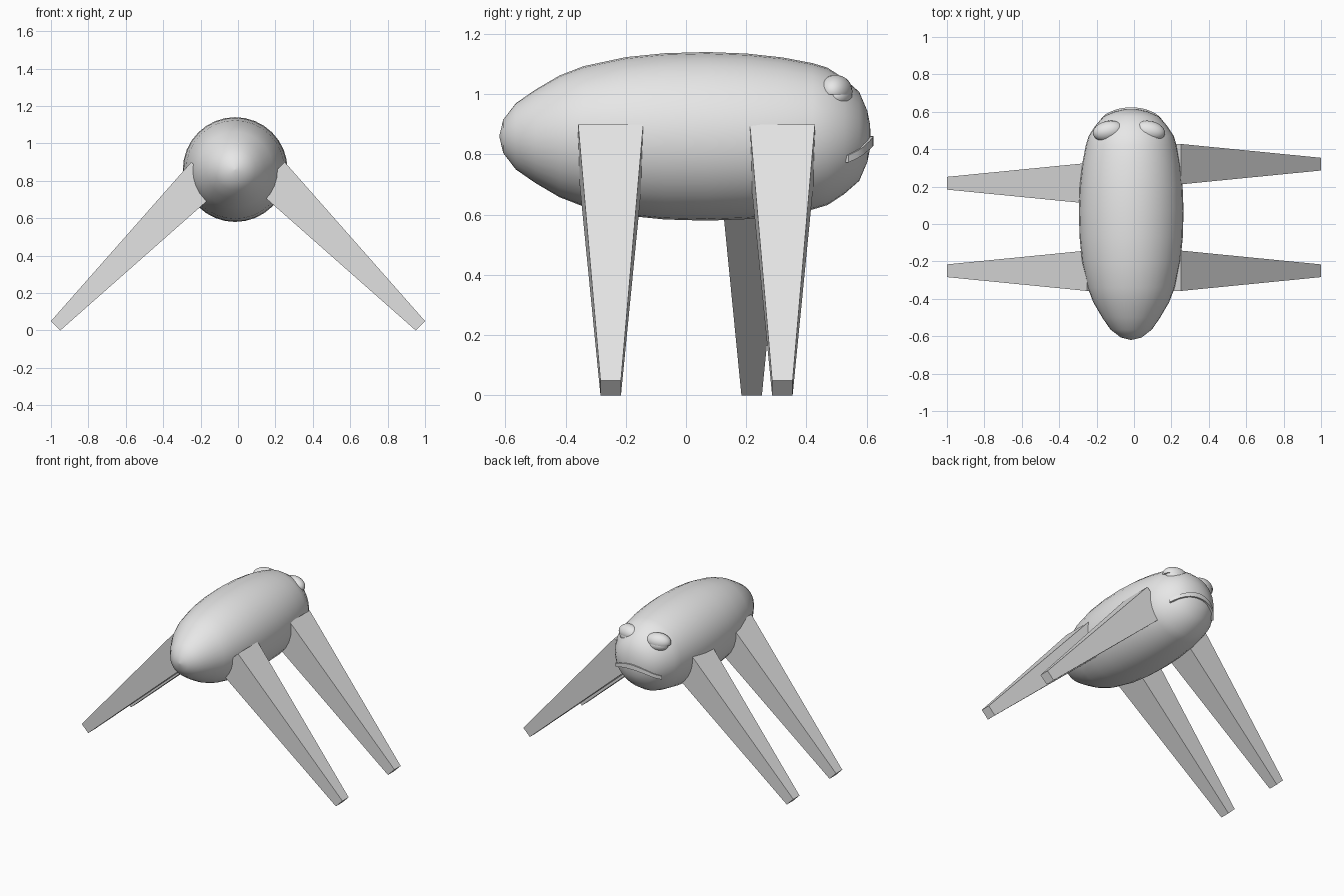
import bpy, bmesh, math
from mathutils import Vector, Matrix

if "Cube" in bpy.data.objects:
    bpy.data.objects.remove(bpy.data.objects["Cube"])

grey = bpy.data.materials.new("plain grey")
grey.diffuse_color = (0.8, 0.8, 0.8, 1)
grey.use_nodes = True
grey.node_tree.nodes["Principled BSDF"].inputs["Base Color"].default_value = grey.diffuse_color

CX, CZ = -0.015, 0.86          # long axis of the body
# Body radius along y, tail to face
PROFILE = [(-0.62, 0), (-0.607, 0.055), (-0.565, 0.11), (-0.50, 0.155), (-0.42, 0.202),
           (-0.34, 0.233), (-0.20, 0.263), (-0.07, 0.276), (0.07, 0.28), (0.20, 0.275),
           (0.32, 0.262), (0.42, 0.243), (0.47, 0.228), (0.525, 0.192), (0.575, 0.148),
           (0.602, 0.085), (0.611, 0.04), (0.613, 0)]


def finish(name, bm, smooth=True):
    bmesh.ops.recalc_face_normals(bm, faces=bm.faces)
    me = bpy.data.meshes.new(name)
    bm.to_mesh(me)
    bm.free()
    ob = bpy.data.objects.new(name, me)
    bpy.context.collection.objects.link(ob)
    me.materials.append(grey)
    if smooth:
        bpy.ops.object.select_all(action='DESELECT')
        ob.select_set(True)
        bpy.context.view_layer.objects.active = ob
        bpy.ops.object.shade_smooth_by_angle(angle=math.radians(40))
    return ob


def loft(bm, rings):
    """Skin closed rings of points and cap both ends."""
    vs = [[bm.verts.new(p) for p in r] for r in rings]
    n = len(vs[0])
    for a, b in zip(vs, vs[1:]):
        for i in range(n):
            bm.faces.new((a[i], a[(i + 1) % n], b[(i + 1) % n], b[i]))
    bm.faces.new(vs[0])
    bm.faces.new(vs[-1])


# Body: lathed around the y axis
bm = bmesh.new()
N = 32
rings = [[(CX + max(r, 0.0005) * math.cos(2 * math.pi * i / N), y,
           CZ + max(r, 0.0005) * math.sin(2 * math.pi * i / N)) for i in range(N)]
         for y, r in PROFILE]
loft(bm, rings)
finish("body", bm)


# Legs: square tapered bars splayed outwards
def leg(name, side, y):
    bm = bmesh.new()
    top = [(0.25, 0.90), (0.10, 0.75)]
    foot = [(1.0, 0.05), (0.95, 0.0)]
    rings = []
    for (a, b), h in ((top, 0.108), (foot, 0.034)):
        rings.append([(side * a[0], y - h, a[1]), (side * a[0], y + h, a[1]),
                      (side * b[0], y + h, b[1]), (side * b[0], y - h, b[1])])
    loft(bm, rings)
    finish(name, bm, smooth=False)


leg("right_leg_tail_end", 1, -0.25)
leg("left_leg_tail_end", -1, -0.25)
leg("right_leg_face_end", 1, 0.32)
leg("left_leg_face_end", -1, 0.218)


# Eyes: eyeball below a domed upper lid
def ellipsoid(name, centre, radii, turn, dome=False):
    bm = bmesh.new()
    bmesh.ops.create_uvsphere(bm, u_segments=24, v_segments=16, radius=1)
    if dome:
        cut = bmesh.ops.bisect_plane(bm, geom=bm.verts[:] + bm.edges[:] + bm.faces[:],
                                     plane_co=(0, 0, -0.2), plane_no=(0, 0, -1),
                                     clear_outer=True)
        edges = [e for e in cut['geom_cut'] if isinstance(e, bmesh.types.BMEdge)]
        bmesh.ops.contextual_create(bm, geom=edges)
    bm.transform(Matrix.Translation(centre) @ Matrix.Rotation(turn, 4, 'Z')
                 @ Matrix.Diagonal((*radii, 1)))
    finish(name, bm)


for side, label in ((-1, "left"), (1, "right")):
    x = -0.027 + side * 0.11
    turn = -side * 0.2
    ellipsoid(label + "_upper_lid", (x, 0.497, 1.01), (0.084, 0.054, 0.054), turn, True)
    ellipsoid(label + "_eyeball", (x, 0.507, 0.994), (0.072, 0.045, 0.043), turn)


# Mouth: downturned strip that follows the face
def face_y(r):
    for (y0, r0), (y1, r1) in zip(PROFILE[11:], PROFILE[12:]):
        if r1 <= r <= r0:
            return y0 + (y1 - y0) * (r0 - r) / (r0 - r1)
    return 0.6


bm = bmesh.new()
rings = []
STEPS = 16
for i in range(STEPS + 1):
    t = -1 + 2 * i / STEPS
    x = 0.17 * t
    z = -0.015 - 0.06 * t * t
    y = face_y(math.hypot(x, z))
    out = Vector((x * 2.5, 0.35, 0)).normalized()
    p = Vector((CX + x, y, CZ + z))
    h = 0.016 * (1 - 0.25 * abs(t))
    up = Vector((0, 0, h))
    rings.append([p - out * 0.03 - up, p + out * 0.011 - up,
                  p + out * 0.011 + up, p - out * 0.03 + up])
loft(bm, rings)
finish("mouth", bm)
